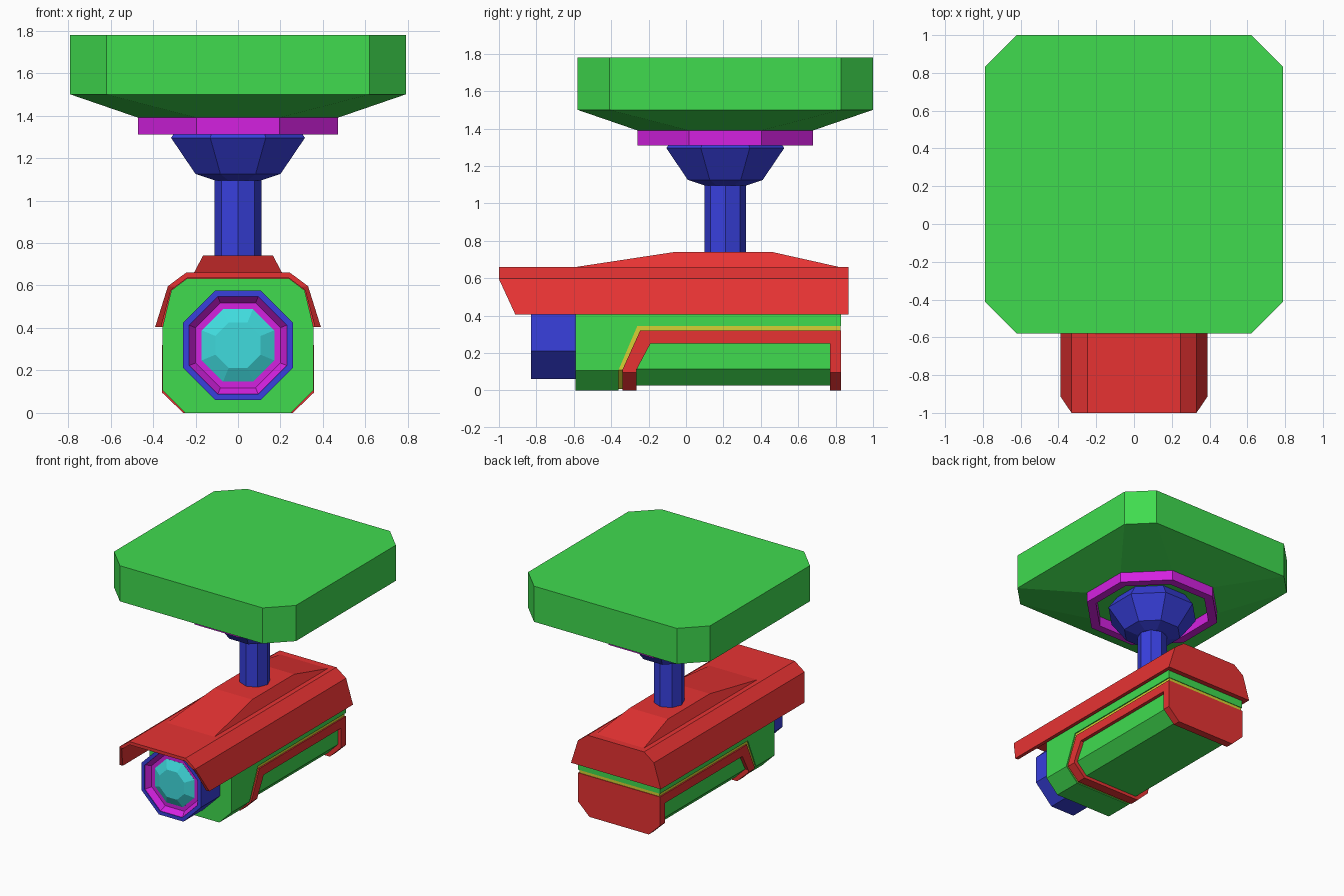
import bpy, bmesh, math
from mathutils import Matrix

cube = bpy.data.objects.get("Cube")
if cube:
    bpy.data.objects.remove(cube, do_unlink=True)


def material(name, srgb):
    col = [c / 12.92 if c < 0.04 else ((c + 0.055) / 1.055) ** 2.4 for c in srgb] + [1]
    m = bpy.data.materials.new(name)
    m.use_nodes = True
    m.diffuse_color = col
    m.node_tree.nodes["Principled BSDF"].inputs["Base Color"].default_value = col
    return m


GREEN = material("green", (0.25, 0.86, 0.31))
RED = material("red", (0.91, 0.2, 0.2))
BLUE = material("blue", (0.22, 0.25, 0.87))
MAGENTA = material("magenta", (0.83, 0.13, 0.88))
CYAN = material("cyan", (0.25, 0.86, 0.87))
YELLOW = material("yellow", (0.84, 0.82, 0.2))


def finish(name, bm, mat):
    bmesh.ops.recalc_face_normals(bm, faces=bm.faces)
    me = bpy.data.meshes.new(name)
    bm.to_mesh(me)
    bm.free()
    me.materials.append(mat)
    ob = bpy.data.objects.new(name, me)
    bpy.context.collection.objects.link(ob)
    return ob


def loft(name, rings, mat, place, turn=0, caps=(True, True), loop=False):
    """Eight-sided loft; each ring is (apothem, height) or (apothem, height, half side)."""
    bm = bmesh.new()
    rows = []
    for a, h, *side in rings:
        s = side[0] if side else a * math.tan(math.pi / 8)
        pts = [(a, -s), (a, s), (s, a), (-s, a), (-a, s), (-a, -s), (-s, -a), (s, -a)]
        rows.append([bm.verts.new((x, y, h)) for x, y in pts])
    pairs = list(zip(rows, rows[1:])) + ([(rows[-1], rows[0])] if loop else [])
    for lo, hi in pairs:
        for i in range(8):
            j = (i + 1) % 8
            bm.faces.new((lo[i], lo[j], hi[j], hi[i]))
    for row, wanted in ((rows[0], caps[0]), (rows[-1], caps[1])):
        if wanted and not loop:
            bm.faces.new(row)
    bm.transform(place @ Matrix.Rotation(turn, 4, "Z"))
    return finish(name, bm, mat)


def prism(name, pts, lo, hi, mat, along_y):
    """Extrude an (x, z) outline along y, or a (y, z) outline along x."""
    bm = bmesh.new()

    def at(p, d):
        return (p[0], d, p[1]) if along_y else (d, p[0], p[1])

    a = [bm.verts.new(at(p, lo)) for p in pts]
    b = [bm.verts.new(at(p, hi)) for p in pts]
    bm.faces.new(a)
    bm.faces.new(b[::-1])
    for i in range(len(pts)):
        j = (i + 1) % len(pts)
        bm.faces.new((a[i], b[i], b[j], a[j]))
    return finish(name, bm, mat)


def boolean(ob, cutter, op):
    mod = ob.modifiers.new("cut", "BOOLEAN")
    mod.operation, mod.solver, mod.object = op, "EXACT", cutter
    bpy.context.view_layer.objects.active = ob
    bpy.ops.object.modifier_apply(modifier=mod.name)
    bpy.data.objects.remove(cutter, do_unlink=True)


def mirrored(half):
    return half + [(-x, z) for x, z in reversed(half)]


def shaped(name, half, side, mat):
    """Mirrored cross-section trimmed to a side outline."""
    ob = prism(name, mirrored(half), -1.2, 1.2, mat, True)
    boolean(ob, prism("trim_helper", side, -1, 1, mat, False), "INTERSECT")
    return ob


# Ceiling mount: plate, collar, cup and pole
mount = Matrix.Translation((0, 0.21, 0))
loft("ceiling_plate", [(0.47, 1.39), (0.79, 1.5, 0.62), (0.79, 1.78, 0.62)], GREEN, mount)
loft("collar", [(0.47, 1.31), (0.47, 1.395), (0.405, 1.395), (0.405, 1.31)], MAGENTA, mount, loop=True)
loft("swivel_cup", [(0.11, 1.095), (0.2, 1.125), (0.315, 1.295), (0.25, 1.395)], BLUE, mount)
loft("pole", [(0.102, 0.7), (0.102, 1.11)], BLUE, mount, turn=math.pi / 8)

# Hood: shell open at the front and below, closed at the back
hood_in = [(0.362, 0.3), (0.362, 0.405), (0.316, 0.578), (0.24, 0.635)]
hood = shaped("hood", [(0.39, 0.405), (0.33, 0.597), (0.245, 0.66)],
              [(-1, 0.7), (-1, 0.595), (-0.91, 0.4), (0.87, 0.4), (0.87, 0.7)], RED)
boolean(hood, prism("hollow_helper", mirrored(hood_in), -1.3, 0.83, RED, True), "DIFFERENCE")

# Raised ridge on the hood
bm = bmesh.new()
base = [bm.verts.new((x, y, 0.655)) for x, y in
        ((0.21, -0.62), (0.21, 0.84), (-0.21, 0.84), (-0.21, -0.62))]
top = [bm.verts.new((x, y, 0.74)) for x, y in
       ((0.165, -0.06), (0.165, 0.46), (-0.165, 0.46), (-0.165, -0.06))]
bm.faces.new(base)
bm.faces.new(top)
for i in range(4):
    j = (i + 1) % 4
    bm.faces.new((base[i], base[j], top[j], top[i]))
finish("hood_ridge", bm, RED)

# Body: front and upper shell, recessed core, seam and frame
shell = [(0.25, 0), (0.355, 0.105), (0.355, 0.405), (0.314, 0.577), (0.239, 0.634)]
core = [(0.24, 0.025), (0.33, 0.115), (0.33, 0.4)]
seam = [(0.245, 0.008), (0.347, 0.108), (0.347, 0.4)]
frame = [(0.258, 0), (0.357, 0.095), (0.357, 0.4)]
shaped("body_shell", shell,
       [(-0.59, -0.1), (-0.36, -0.1), (-0.36, 0.11), (-0.26, 0.345), (0.83, 0.345),
        (0.83, 0.7), (-0.59, 0.7)], GREEN)
shaped("body_core", core, [(-0.4, -0.1), (0.8, -0.1), (0.8, 0.3), (-0.2, 0.3), (-0.4, 0.11)], GREEN)
shaped("seam", seam,
       [(-0.365, -0.1), (-0.365, 0.11), (-0.265, 0.35), (0.825, 0.35), (0.825, 0.31),
        (-0.23, 0.31), (-0.32, 0.11), (-0.32, -0.1)], YELLOW)
shaped("side_frame", frame,
       [(-0.34, -0.1), (-0.34, 0.11), (-0.245, 0.32), (0.83, 0.32), (0.83, -0.1),
        (0.77, -0.1), (0.77, 0.25), (-0.19, 0.25), (-0.265, 0.11), (-0.265, -0.1)], RED)

# Lens: barrel, stepped inner ring and domed glass, facing forward
front = Matrix.Translation((0, 0, 0.318)) @ Matrix.Rotation(math.pi / 2, 4, "X")
loft("lens_barrel", [(0.258, 0.57), (0.258, 0.83), (0.23, 0.83), (0.23, 0.6)], BLUE, front)
loft("lens_ring", [(0.231, 0.826), (0.2, 0.785), (0.17, 0.785), (0.17, 0.7), (0.231, 0.7)],
     MAGENTA, front, loop=True)
loft("lens_glass", [(0.171, 0.7), (0.171, 0.786), (0.107, 0.82)], CYAN, front)
